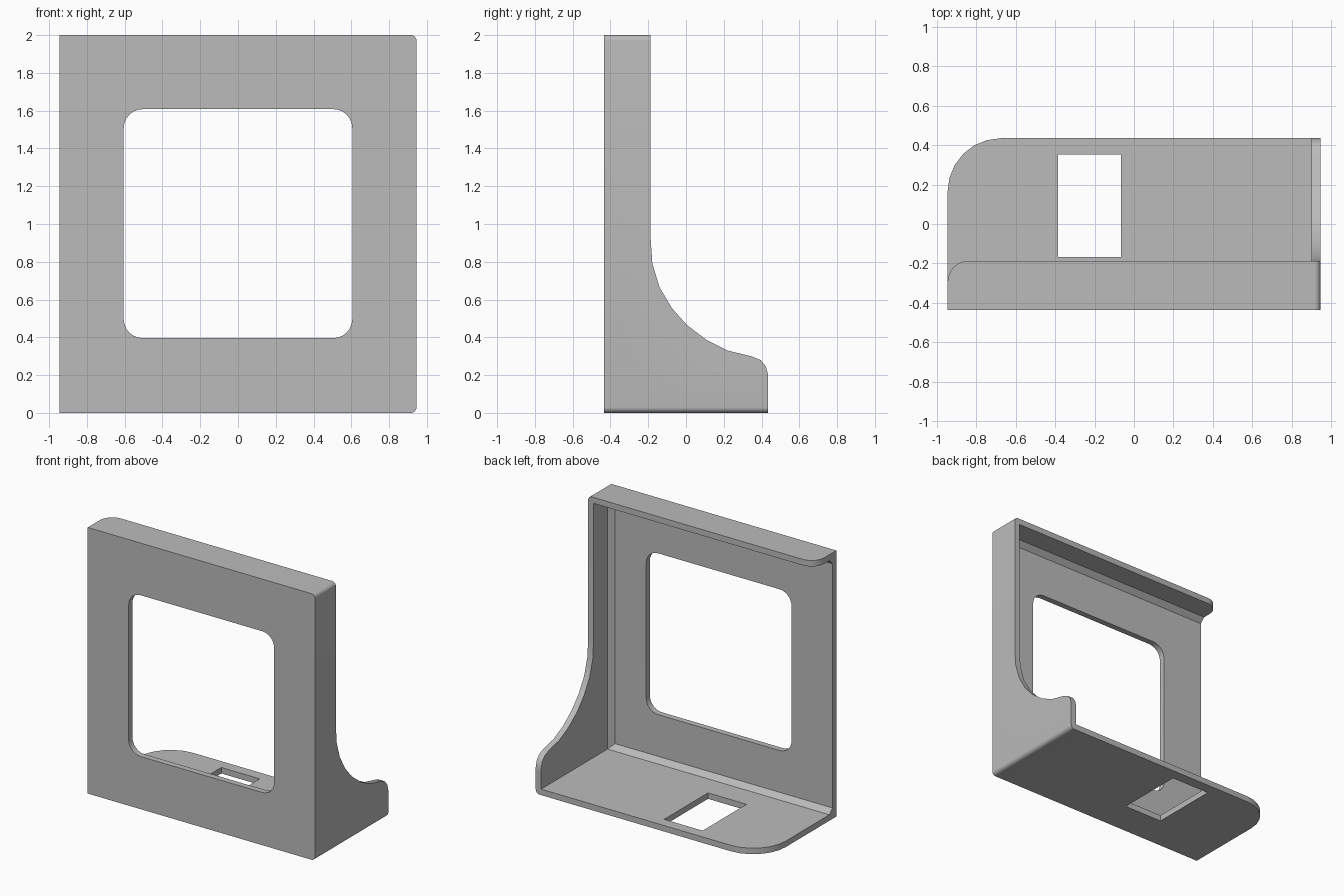
import bpy, bmesh, math
from mathutils import Vector

cube = bpy.data.objects.get("Cube")
if cube:
    bpy.data.objects.remove(cube, do_unlink=True)

W, D, H = 0.945, 0.435, 2.0     # half width, half depth, height
T = 0.045                       # wall thickness
LIP = -0.187                    # back edge of the top flange

grey = bpy.data.materials.new("neutral_grey")
grey.use_nodes = True
grey.diffuse_color = (0.5, 0.5, 0.5, 1)
grey.node_tree.nodes["Principled BSDF"].inputs["Base Color"].default_value = (0.5, 0.5, 0.5, 1)


def arc(cx, cy, r, start, end, n=6):
    angles = [math.radians(start + (end - start) * i / n) for i in range(n + 1)]
    return [(cx + r * math.cos(a), cy + r * math.sin(a)) for a in angles]


def prism(name, points, axis, lo, hi):
    """Extrude a 2D outline along x, y or z."""
    def place(p, h):
        c = list(p)
        c.insert("xyz".index(axis), h)
        return Vector(c)
    bm = bmesh.new()
    face = bm.faces.new([bm.verts.new(place(p, lo)) for p in points])
    new = bmesh.ops.extrude_face_region(bm, geom=[face])["geom"]
    offset = place((0, 0), hi - lo)
    bmesh.ops.translate(bm, vec=offset, verts=[v for v in new if isinstance(v, bmesh.types.BMVert)])
    bmesh.ops.recalc_face_normals(bm, faces=bm.faces[:])
    mesh = bpy.data.meshes.new(name)
    bm.to_mesh(mesh)
    bm.free()
    mesh.materials.append(grey)
    obj = bpy.data.objects.new(name, mesh)
    bpy.context.scene.collection.objects.link(obj)
    return obj


def combine(obj, tool, operation):
    """Apply a boolean and remove the tool."""
    mod = obj.modifiers.new(operation.lower(), "BOOLEAN")
    mod.operation, mod.object, mod.solver = operation, tool, "EXACT"
    bpy.context.view_layer.update()
    result = obj.evaluated_get(bpy.context.evaluated_depsgraph_get())
    mesh = bpy.data.meshes.new_from_object(result)
    obj.modifiers.clear()
    obj.data = mesh
    bpy.data.objects.remove(tool, do_unlink=True)


def corner(name, x, y, r, lo, hi):
    """Cutter that rounds a back corner on the open side."""
    outline = arc(x + r, y - r, r, 180, 90)
    outline += [(x + r, y + 0.1), (x - 0.1, y + 0.1), (x - 0.1, y - r)]
    return prism(name, outline, "z", lo, hi)


# Outer block, rounded along the two closed side edges
r = 0.03
outline = [(-W, 0)] + arc(W - r, r, r, -90, 0) + arc(W - r, H - r, r, 0, 90) + [(-W, H)]
bracket = prism("frame_bracket", outline, "y", -D, D)

# Side outline: tall front, sweeping curve, rounded low back
side = [(-D, -0.1), (D, -0.1), (D, 0.2), (0.423, 0.245), (0.395, 0.28), (0.345, 0.3),
        (0.22, 0.33), (0.11, 0.385), (0.005, 0.465), (-0.075, 0.555), (-0.14, 0.665),
        (-0.178, 0.79), (LIP, 0.92), (LIP, H + 0.1)]
side[0], side[-1:] = (-D - 0.1, -0.1), [(LIP, H + 0.1), (-D - 0.1, H + 0.1)]
combine(bracket, prism("side_outline", side, "x", -1.2, 1.2), "INTERSECT")

# Hollow inside, chamfered where the walls meet the front plate
front = -D + T
box = [(-1.2, front), (W - T, front), (W - T, 0.8), (-1.2, 0.8)]
cavity = prism("cavity", box, "z", T, H - T)
bm = bmesh.new()
bm.from_mesh(cavity.data)
edges = [e for e in bm.edges
         if all(v.co.y < front + 0.01 for v in e.verts) and any(v.co.x > 0 for v in e.verts)]
bmesh.ops.bevel(bm, geom=edges, offset=0.037, segments=1, affect="EDGES")
bm.to_mesh(cavity.data)
bm.free()
combine(bracket, cavity, "DIFFERENCE")

# Rounded window through the front plate
a, low, high, r = 0.605, 0.396, 1.608, 0.1
window = (arc(a - r, low + r, r, -90, 0) + arc(a - r, high - r, r, 0, 90)
          + arc(r - a, high - r, r, 90, 180) + arc(r - a, low + r, r, 180, 270))
combine(bracket, prism("window", window, "y", -0.6, -0.3), "DIFFERENCE")

# Rectangular slot in the base
slot = [(-0.385, -0.168), (-0.065, -0.168), (-0.065, 0.352), (-0.385, 0.352)]
combine(bracket, prism("slot", slot, "z", -0.1, 0.2), "DIFFERENCE")

# Rounded corners of the base and the top flange
combine(bracket, corner("base_corner", -W, D, 0.27, -0.1, 0.3), "DIFFERENCE")
combine(bracket, corner("flange_corner", -W, LIP, 0.105, H - 0.2, H + 0.1), "DIFFERENCE")

# Smooth the small rounded edges, keep the rest sharp
bpy.ops.object.select_all(action="DESELECT")
bracket.select_set(True)
bpy.context.view_layer.objects.active = bracket
bpy.ops.object.shade_smooth_by_angle(angle=math.radians(30))
